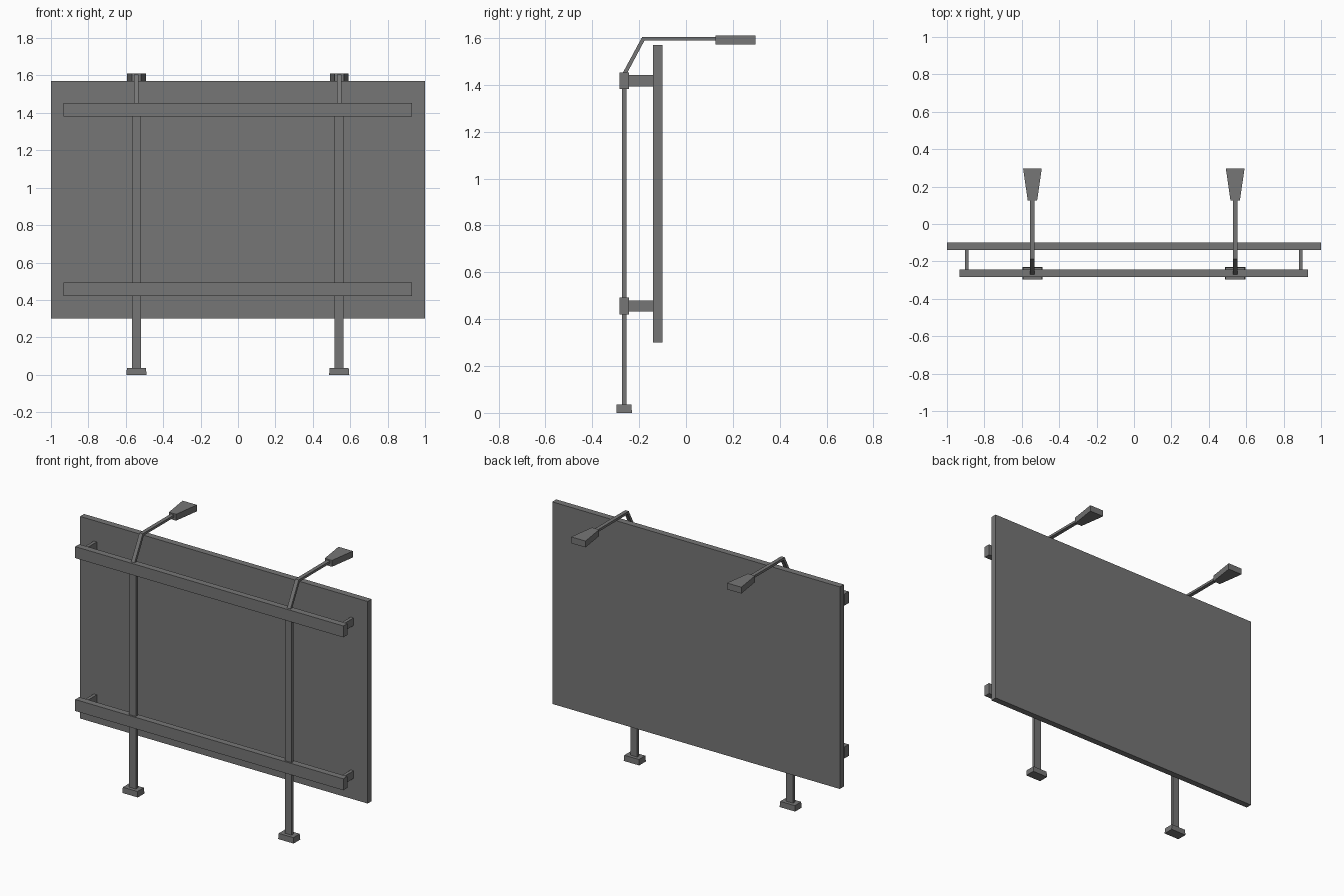
import bpy, bmesh
from mathutils import Vector

if "Cube" in bpy.data.objects:
    bpy.data.objects.remove(bpy.data.objects["Cube"])

CX = -0.001            # the support frame sits a hair left of centre
FRAME_Y = -0.264       # centre line of posts and rails

# Dark grey paint shared by every part
paint = bpy.data.materials.new("dark_grey")
paint.diffuse_color = (0.18, 0.18, 0.18, 1)
paint.use_nodes = True
paint.node_tree.nodes["Principled BSDF"].inputs["Base Color"].default_value = paint.diffuse_color


def finish(name, bm):
    bmesh.ops.recalc_face_normals(bm, faces=bm.faces)
    mesh = bpy.data.meshes.new(name)
    bm.to_mesh(mesh)
    bm.free()
    mesh.materials.append(paint)
    obj = bpy.data.objects.new(name, mesh)
    bpy.context.collection.objects.link(obj)
    return obj


def box(name, x, y, z):
    """Box from (min, max) pairs."""
    bm = bmesh.new()
    bmesh.ops.create_cube(bm, size=1)
    for v in bm.verts:
        v.co = Vector([r[0] if c < 0 else r[1] for c, r in zip(v.co, (x, y, z))])
    return finish(name, bm)


def prism(name, points, direction):
    """Extrude a flat outline along a vector."""
    bm = bmesh.new()
    face = bm.faces.new([bm.verts.new(p) for p in points])
    ext = bmesh.ops.extrude_face_region(bm, geom=[face], use_keep_orig=True)
    verts = [g for g in ext["geom"] if isinstance(g, bmesh.types.BMVert)]
    bmesh.ops.translate(bm, verts=verts, vec=direction)
    return finish(name, bm)


# Display panel
box("panel", (-1, 1), (-0.14, -0.1), (0.3, 1.57))

# Horizontal rails with end brackets reaching the panel
for level, z in (("lower", 0.456), ("upper", 1.417)):
    box(f"{level}_rail", (CX - 0.932, CX + 0.932),
        (FRAME_Y - 0.02, FRAME_Y + 0.02), (z - 0.036, z + 0.036))
    for side, s in (("left", -1), ("right", 1)):
        x = CX + s * 0.893
        box(f"{level}_{side}_bracket", (x - 0.01, x + 0.01),
            (FRAME_Y + 0.015, -0.136), (z - 0.024, z + 0.024))

# Bent lamp arm side profile (y, z)
ARM = [(-0.273, 1.445), (-0.187, 1.604), (0.13, 1.604),
       (0.13, 1.589), (-0.177, 1.589), (-0.254, 1.445)]

for side, s in (("left", -1), ("right", 1)):
    x = CX + s * 0.542

    # Post
    box(f"{side}_post", (x - 0.024, x + 0.024),
        (FRAME_Y - 0.01, FRAME_Y + 0.01), (0.003, 1.43))

    # Slightly tapered foot
    foot = box(f"{side}_foot", (x - 0.054, x + 0.054),
               (FRAME_Y - 0.033, FRAME_Y + 0.033), (0, 0.036))
    for v in foot.data.vertices:
        if v.co.z > 0.02:
            v.co.x = x + (v.co.x - x) * 0.94
            v.co.y = FRAME_Y + (v.co.y - FRAME_Y) * 0.96

    # Lamp arm
    prism(f"{side}_lamp_arm", [(x - 0.012, y, z) for y, z in ARM], (0.024, 0, 0))

    # Flared lamp head
    prism(f"{side}_lamp_head",
          [(x - 0.025, 0.125, 1.571), (x + 0.025, 0.125, 1.571),
           (x + 0.05, 0.297, 1.571), (x - 0.05, 0.297, 1.571)], (0, 0, 0.04))
